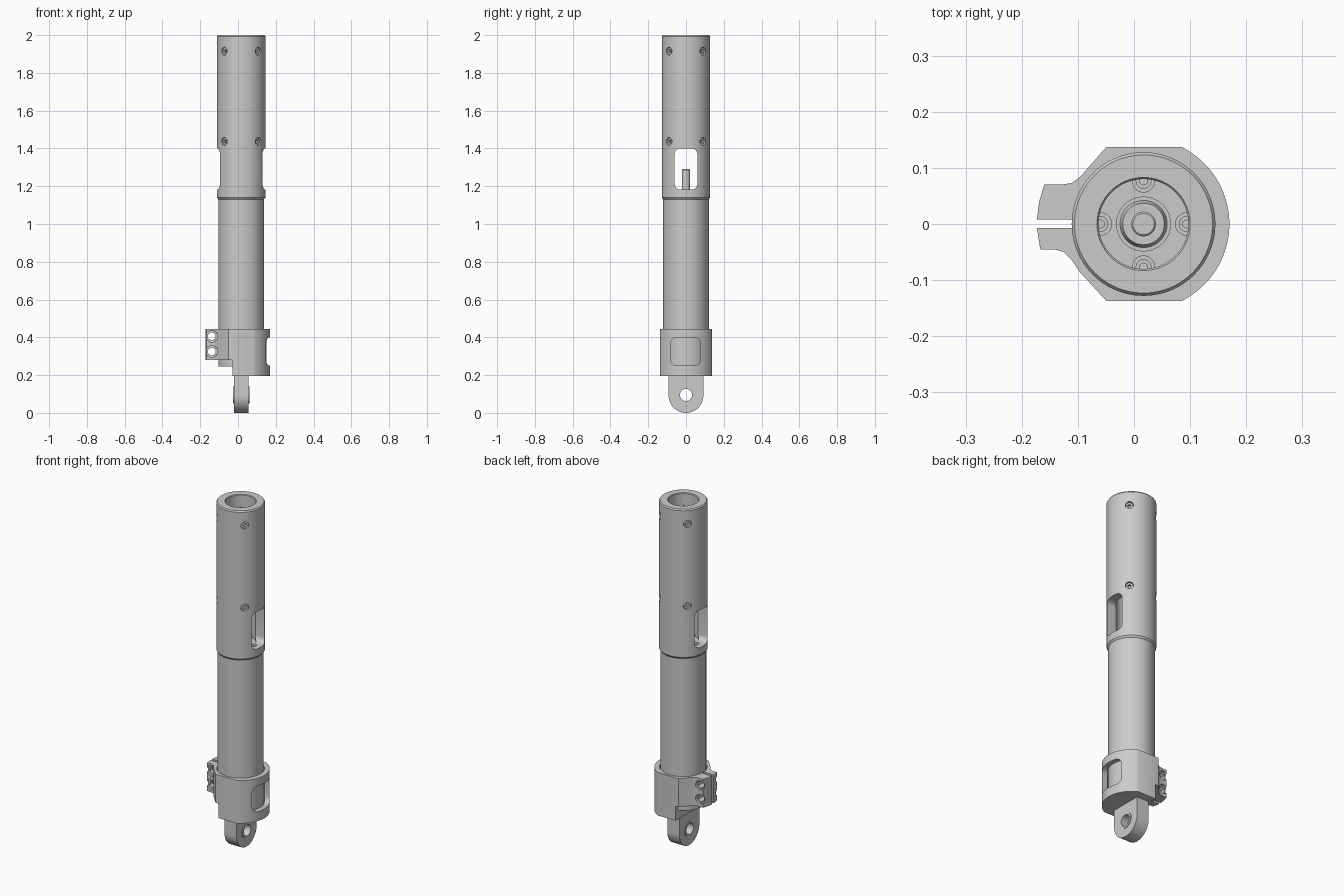
import bpy, bmesh, math
from math import sin, cos, pi, radians
from mathutils import Matrix, Vector

if "Cube" in bpy.data.objects:
    bpy.data.objects.remove(bpy.data.objects["Cube"])

AXIS_X = 0.017  # the tube axis sits slightly off centre

steel = bpy.data.materials.new("grey steel")
steel.use_nodes = True
grey = (0.6, 0.6, 0.6, 1)
steel.diffuse_color = grey
steel.node_tree.nodes["Principled BSDF"].inputs["Base Color"].default_value = grey


def finish(name, bm):
    bmesh.ops.recalc_face_normals(bm, faces=bm.faces)
    mesh = bpy.data.meshes.new(name)
    bm.to_mesh(mesh)
    bm.free()
    mesh.materials.append(steel)
    obj = bpy.data.objects.new(name, mesh)
    bpy.context.collection.objects.link(obj)
    return obj


def arc(cx, cy, r, start, end, n=12):
    return [(cx + r * cos(radians(start + (end - start) * i / n)),
             cy + r * sin(radians(start + (end - start) * i / n))) for i in range(n + 1)]


def round_rect(u0, u1, v0, v1, r):
    return (arc(u1 - r, v1 - r, r, 0, 90, 6) + arc(u0 + r, v1 - r, r, 90, 180, 6)
            + arc(u0 + r, v0 + r, r, 180, 270, 6) + arc(u1 - r, v0 + r, r, 270, 360, 6))


def prism(name, outline, axis, lo, hi):
    """Extrude a flat outline along x (outline is y, z) or z (outline is x, y)."""
    bm = bmesh.new()
    place = (lambda u, v: (lo, u, v)) if axis == "x" else (lambda u, v: (u, v, lo))
    face = bm.faces.new([bm.verts.new(place(u, v)) for u, v in outline])
    out = bmesh.ops.extrude_face_region(bm, geom=[face])
    step = Vector((hi - lo, 0, 0)) if axis == "x" else Vector((0, 0, hi - lo))
    bmesh.ops.translate(bm, vec=step, verts=[g for g in out["geom"] if isinstance(g, bmesh.types.BMVert)])
    return finish(name, bm)


def rod(name, start, end, r, sides=32):
    """Cylinder between two points."""
    a, b = Vector(start), Vector(end)
    turn = (b - a).to_track_quat("Z", "Y").to_matrix().to_4x4()
    bm = bmesh.new()
    bmesh.ops.create_cone(bm, cap_ends=True, segments=sides, radius1=r, radius2=r,
                          depth=(b - a).length, matrix=Matrix.Translation((a + b) / 2) @ turn)
    return finish(name, bm)


def lathe(name, profile, segments=96):
    bm = bmesh.new()
    verts = [bm.verts.new((AXIS_X + r, 0, z)) for r, z in profile]
    edges = [bm.edges.new(pair) for pair in zip(verts, verts[1:])]
    bmesh.ops.spin(bm, geom=verts + edges, cent=(AXIS_X, 0, 0), axis=(0, 0, 1),
                   angle=2 * pi, steps=segments, use_duplicate=False)
    bmesh.ops.remove_doubles(bm, verts=bm.verts, dist=0.00005)
    return finish(name, bm)


def cut(obj, cutters):
    bpy.context.view_layer.objects.active = obj
    for cutter in cutters:
        mod = obj.modifiers.new("cut", "BOOLEAN")
        mod.operation = "DIFFERENCE"
        mod.solver = "EXACT"
        mod.object = cutter
        bpy.ops.object.modifier_apply(modifier=mod.name)
        bpy.data.objects.remove(cutter)


def polar(r, degrees, z):
    return (AXIS_X + r * cos(radians(degrees)), r * sin(radians(degrees)), z)


# Tube: lower barrel, wider open sleeve, floor with a centre pin
tube = lathe("tube", [
    (0, 0.245), (0.121, 0.245), (0.121, 1.13), (0.128, 1.14), (0.128, 1.993), (0.123, 2),
    (0.083, 2), (0.08, 1.996), (0.08, 1.18), (0.048, 1.18), (0.048, 1.16), (0.042, 1.16),
    (0.037, 1.178), (0.022, 1.178), (0.022, 1.287), (0.019, 1.29), (0, 1.29)])
window = round_rect(-0.06, 0.06, 1.182, 1.4, 0.03)
cutters = [prism("cutter", window, "x", AXIS_X + lo, AXIS_X + lo + 0.14) for lo in (0.05, -0.19)]
for z in (1.437, 1.915):
    for angle in range(45, 360, 90):
        cutters.append(rod("cutter", polar(0.07, angle, z), polar(0.15, angle, z), 0.021))
for angle in range(0, 360, 90):
    cutters.append(rod("cutter", polar(0.077, angle, 1.15), polar(0.077, angle, 1.19), 0.02))
cut(tube, cutters)

# Recessed socket screws in the sleeve wall and in the floor
def screw(name, inner, outer, r):
    obj = rod(name, inner, outer, r)
    a, b = Vector(inner), Vector(outer)
    cut(obj, [rod("cutter", b + (a - b) * 0.5, b + (b - a) * 0.5, r * 0.55, 6)])


for z in (1.437, 1.915):
    for angle in range(45, 360, 90):
        screw("sleeve_screw", polar(0.086, angle, z), polar(0.118, angle, z), 0.019)
for angle in range(0, 360, 90):
    screw("floor_screw", polar(0.077, angle, 1.145), polar(0.077, angle, 1.17), 0.014)

# Clamp: rounded body with flat sides, split ears on the right
back = [(-0.049, 0.1375), (-0.097, 0.083), (-0.111, 0.073), (-0.13, 0.07), (-0.16, 0.07),
        (-0.169, 0.04), (-0.173, 0.008), (-0.1, 0.008)]
front = [(-0.1, -0.007), (-0.173, -0.007), (-0.167, -0.045), (-0.143, -0.045),
         (-0.125, -0.05), (-0.112, -0.063), (-0.097, -0.085), (-0.049, -0.1375)]
clamp = prism("clamp", arc(AXIS_X, 0, 0.153, -64, 64, 40) + back + front, "z", 0.195, 0.445)
cutters = [
    rod("cutter", (AXIS_X, 0, 0.245), (AXIS_X, 0, 0.5), 0.125, 96),
    prism("cutter", [(-0.2, 0.1), (0.2, 0.1), (0.2, 0.28), (-0.2, 0.28)], "x", -0.3, -0.03),
    prism("cutter", round_rect(-0.08, 0.076, 0.25, 0.4, 0.03), "x", 0.1, 0.3)]
for z in (0.325, 0.405):
    cutters.append(rod("cutter", (-0.139, -0.1, z), (-0.139, 0.1, z), 0.022, 6))
    cutters.append(rod("cutter", (-0.139, -0.1, z), (-0.139, -0.033, z), 0.031))
    cutters.append(rod("cutter", (-0.139, 0.058, z), (-0.139, 0.1, z), 0.027))
cut(clamp, cutters)

# Mounting lug with a bushing
lug = prism("mounting_lug", arc(0, 0.092, 0.092, 180, 360, 40) + [(0.092, 0.2), (-0.092, 0.2)],
            "x", AXIS_X - 0.039, AXIS_X + 0.039)
bushing = rod("lug_bushing", (AXIS_X - 0.043, 0, 0.095), (AXIS_X + 0.043, 0, 0.095), 0.045, 48)
for part in (lug, bushing):
    cut(part, [rod("cutter", (-0.1, 0, 0.095), (0.2, 0, 0.095), 0.032, 48)])

# Smooth the round walls, keep the edges sharp
bpy.ops.object.select_all(action="DESELECT")
for obj in bpy.context.scene.objects:
    if obj.type == "MESH":
        obj.select_set(True)
        bpy.context.view_layer.objects.active = obj
bpy.ops.object.shade_smooth_by_angle(angle=radians(30))
